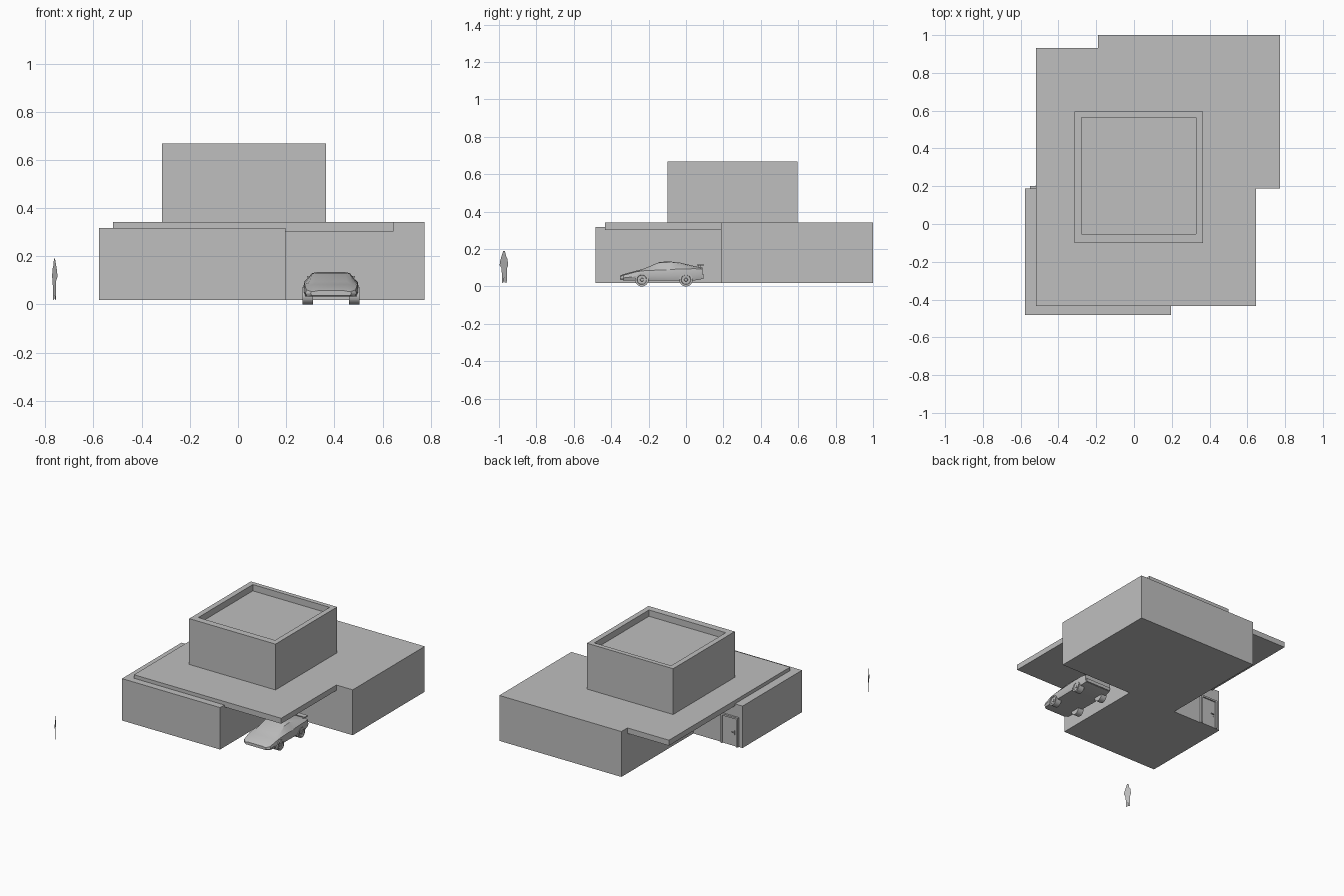
import bpy, bmesh
from math import radians
from mathutils import Matrix, Vector

old = bpy.data.objects.get("Cube")
if old:
    bpy.data.objects.remove(old)

grey = bpy.data.materials.new("plain grey")
grey.use_nodes = True
grey.diffuse_color = (0.52, 0.52, 0.52, 1)
grey.node_tree.nodes["Principled BSDF"].inputs["Base Color"].default_value = (0.52, 0.52, 0.52, 1)


def finish(name, bm, smooth=False):
    bmesh.ops.recalc_face_normals(bm, faces=bm.faces)
    mesh = bpy.data.meshes.new(name)
    bm.to_mesh(mesh)
    bm.free()
    mesh.materials.append(grey)
    obj = bpy.data.objects.new(name, mesh)
    bpy.context.collection.objects.link(obj)
    if smooth:
        bpy.ops.object.select_all(action="DESELECT")
        obj.select_set(True)
        bpy.context.view_layer.objects.active = obj
        bpy.ops.object.shade_smooth_by_angle(angle=radians(30))
    return obj


def box_mesh(x, y, z):
    bm = bmesh.new()
    bmesh.ops.create_cube(bm, size=1)
    for v in bm.verts:
        v.co = Vector([r[0] if c < 0 else r[1] for c, r in zip(v.co, (x, y, z))])
    return bm


def box(name, x, y, z):
    return finish(name, box_mesh(x, y, z))


def prism(name, outline, z0, z1):
    bm = bmesh.new()
    face = bm.faces.new([bm.verts.new((x, y, z0)) for x, y in outline])
    new = bmesh.ops.extrude_face_region(bm, geom=[face])["geom"]
    bmesh.ops.translate(bm, vec=(0, 0, z1 - z0),
                        verts=[g for g in new if isinstance(g, bmesh.types.BMVert)])
    return finish(name, bm)


# Ground floor blocks and the roof slab that wraps the rear block
STEP, ROOF, FLOOR = 0.188, 0.342, 0.018
box("front_block", (-0.578, 0.197), (-0.483, STEP), (FLOOR, 0.317))
box("rear_block", (-0.19, 0.774), (STEP, 1.0), (FLOOR, ROOF))
prism("roof_slab", [(-0.518, -0.434), (0.645, -0.434), (0.645, STEP),
                    (-0.19, STEP), (-0.19, 0.932), (-0.518, 0.932)], 0.303, ROOF)

# Upper storey with a sunken roof inside its parapet
bm = box_mesh((-0.315, 0.366), (-0.1, 0.595), (ROOF, 0.669))
top = max(bm.faces, key=lambda f: f.calc_center_median().z)
bmesh.ops.inset_individual(bm, faces=[top], thickness=0.03)
for v in top.verts:
    v.co.x = -0.277 if v.co.x < 0 else 0.329
    v.co.y = -0.052 if v.co.y < 0.2 else 0.563
floor = bmesh.ops.extrude_discrete_faces(bm, faces=[top])["faces"][0]
bmesh.ops.translate(bm, vec=(0, 0, -0.045), verts=floor.verts)
finish("upper_storey", bm)

# Door on the back of the front block
for name, x in (("left_jamb", (-0.425, -0.413)), ("right_jamb", (-0.55, -0.538))):
    box("door_" + name, x, (STEP, 0.202), (FLOOR, 0.228))
box("door_head", (-0.55, -0.413), (STEP, 0.202), (0.216, 0.228))
box("door_panel", (-0.538, -0.425), (STEP, 0.193), (FLOOR, 0.216))
box("door_handle_plate", (-0.522, -0.514), (0.193, 0.196), (0.1, 0.13))
box("door_handle", (-0.522, -0.5), (0.196, 0.203), (0.113, 0.119))

# Car body lofted from nose to tail: y, bottom, side, belt, top, half width, top half width
CAR_X = 0.386
stations = [(-0.354, 0.037, 0.046, 0.054, 0.057, 0.085, 0.075),
            (-0.335, 0.033, 0.046, 0.06, 0.066, 0.106, 0.088),
            (-0.27, 0.033, 0.053, 0.078, 0.083, 0.113, 0.092),
            (-0.225, 0.033, 0.055, 0.084, 0.095, 0.114, 0.09),
            (-0.14, 0.033, 0.057, 0.088, 0.131, 0.115, 0.078),
            (-0.09, 0.033, 0.058, 0.09, 0.134, 0.116, 0.078),
            (-0.03, 0.033, 0.06, 0.094, 0.127, 0.116, 0.08),
            (0.05, 0.033, 0.06, 0.095, 0.108, 0.115, 0.09),
            (0.088, 0.04, 0.06, 0.092, 0.1, 0.108, 0.09)]
bm = bmesh.new()
rings = []
for y, bottom, side, belt, roof, w, wt in stations:
    half = [(w * 0.93, bottom), (w, side), (w * 0.96, belt), (wt, roof - 0.004), (wt * 0.75, roof)]
    loop = half + [(-x, z) for x, z in reversed(half)]
    rings.append([bm.verts.new((CAR_X + x, y, z)) for x, z in loop])
for a, b in zip(rings, rings[1:]):
    for i in range(len(a)):
        j = (i + 1) % len(a)
        bm.faces.new((a[i], a[j], b[j], b[i]))
bm.faces.new(rings[0])
bm.faces.new(rings[-1])
finish("car_body", bm, smooth=True)

# Rear wing and its posts
box("car_wing", (CAR_X - 0.1, CAR_X + 0.1), (0.06, 0.096), (0.112, 0.118))
for side in (-1, 1):
    x = CAR_X + side * 0.08
    box("car_wing_post", (x - 0.004, x + 0.004), (0.066, 0.08), (0.095, 0.113))
box("car_rear_bumper", (CAR_X - 0.1, CAR_X + 0.1), (0.08, 0.095), (0.042, 0.065))


# Wheels with dished rims and hubs
def wheel(name, side, y):
    r, width = 0.036, 0.044
    bm = bmesh.new()
    turn = Matrix.Translation((CAR_X + side * (0.118 - width / 2), y, r)) @ Matrix.Rotation(radians(90), 4, "Y")
    bmesh.ops.create_cone(bm, cap_ends=True, segments=24, radius1=r, radius2=r, depth=width, matrix=turn)
    cap = max(bm.faces, key=lambda f: f.calc_center_median().x * side)
    bmesh.ops.inset_individual(bm, faces=[cap], thickness=0.01)
    bmesh.ops.inset_individual(bm, faces=[cap], thickness=0.002, depth=-0.006)
    bmesh.ops.inset_individual(bm, faces=[cap], thickness=0.014)
    bmesh.ops.inset_individual(bm, faces=[cap], thickness=0.002, depth=0.005)
    finish(name, bm, smooth=True)


for side, label in ((-1, "right"), (1, "left")):
    wheel("front_wheel_" + label, side, -0.236)
    wheel("rear_wheel_" + label, side, 0.0)

# Flat standing figure: outline as (distance along its plane, height)
outline = [(0.018, 0), (0.028, 0.002), (0.03, 0.04), (0.034, 0.002), (0.046, 0.0), (0.041, 0.012),
           (0.045, 0.085), (0.051, 0.08), (0.054, 0.1), (0.05, 0.13), (0.042, 0.142),
           (0.036, 0.147), (0.039, 0.16), (0.034, 0.171), (0.026, 0.171), (0.022, 0.16),
           (0.026, 0.147), (0.014, 0.139), (0.006, 0.115), (0.004, 0.095), (0.016, 0.078),
           (0.02, 0.05)]
start, along = Vector((-0.748, -1.0, 0.019)), Vector((-0.44, 0.9, 0))
bm = bmesh.new()
bm.faces.new([bm.verts.new(start + along * u + Vector((0, 0, v))) for u, v in outline])
bmesh.ops.triangulate(bm, faces=bm.faces[:])
finish("standing_figure", bm)
